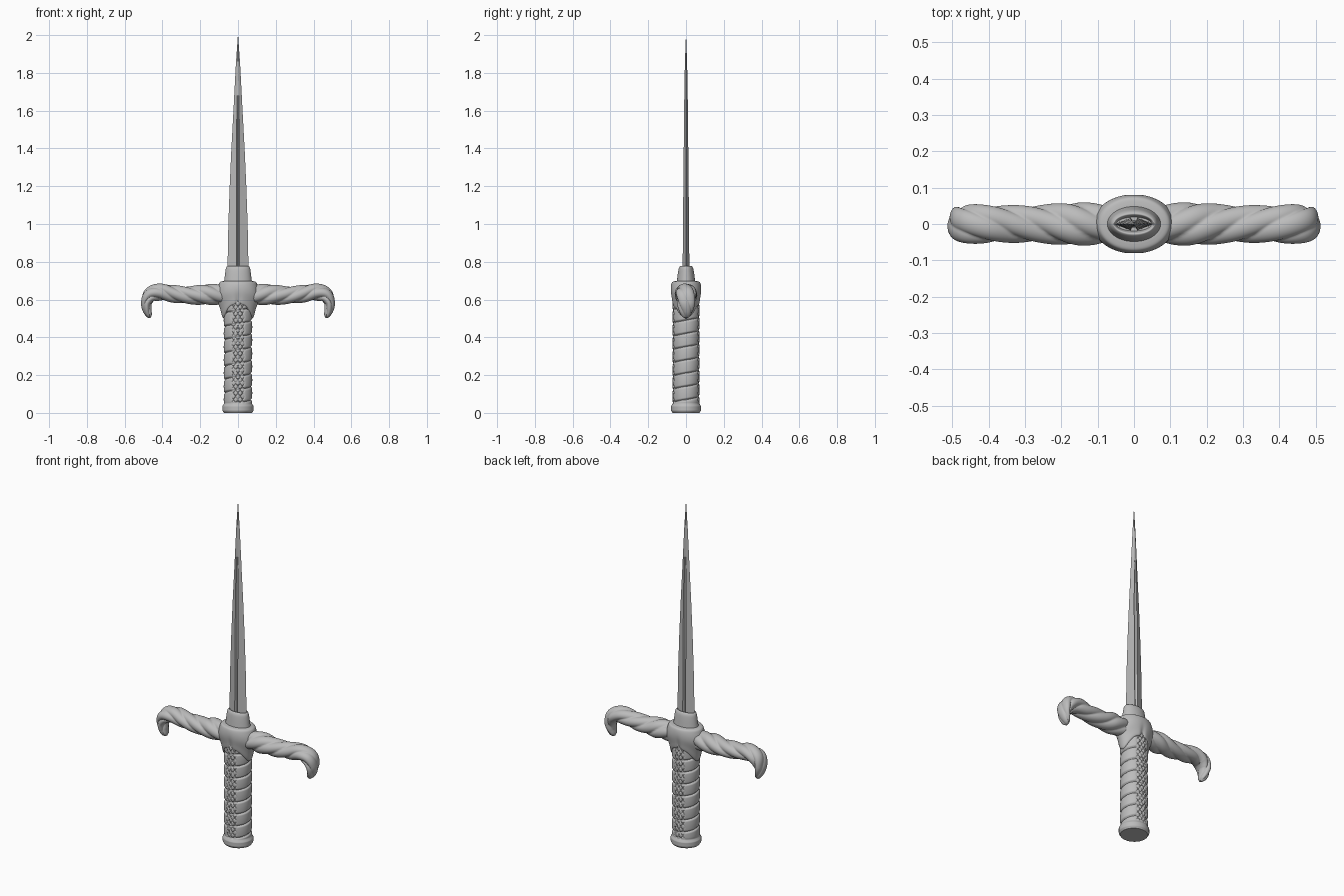
import bpy, bmesh, math
from math import sin, cos, pi, tau
from mathutils import Vector

cube = bpy.data.objects.get("Cube")
if cube:
    bpy.data.objects.remove(cube, do_unlink=True)

steel = bpy.data.materials.new("steel_grey")
steel.use_nodes = True
GREY = (0.5, 0.5, 0.5, 1)
steel.diffuse_color = GREY
steel.node_tree.nodes["Principled BSDF"].inputs["Base Color"].default_value = GREY
steel.node_tree.nodes["Principled BSDF"].inputs["Roughness"].default_value = 0.6


def loft(name, rings, angle=40):
    """Skin a list of equal-length point rings and cap both ends."""
    bm = bmesh.new()
    loops = [[bm.verts.new(p) for p in ring] for ring in rings]
    n = len(loops[0])
    for a, b in zip(loops, loops[1:]):
        for i in range(n):
            j = (i + 1) % n
            bm.faces.new((a[i], a[j], b[j], b[i]))
    bm.faces.new(loops[0][::-1])
    bm.faces.new(loops[-1])
    bmesh.ops.recalc_face_normals(bm, faces=bm.faces)
    mesh = bpy.data.meshes.new(name)
    bm.to_mesh(mesh)
    bm.free()
    mesh.materials.append(steel)
    obj = bpy.data.objects.new(name, mesh)
    bpy.context.collection.objects.link(obj)
    bpy.ops.object.select_all(action='DESELECT')
    obj.select_set(True)
    bpy.context.view_layer.objects.active = obj
    bpy.ops.object.shade_smooth_by_angle(angle=math.radians(angle))
    return obj


def spline(keys, steps):
    """Smooth curve through key tuples."""
    keys = [Vector(k) for k in keys]
    out = []
    for i in range(len(keys) - 1):
        p1, p2 = keys[i], keys[i + 1]
        p0 = keys[i - 1] if i else p1
        p3 = keys[min(i + 2, len(keys) - 1)]
        for s in range(steps):
            t = s / steps
            out.append(p1 + (p2 - p0) * (t / 2)
                       + (2 * p0 - 5 * p1 + 4 * p2 - p3) * (t * t / 2)
                       + (3 * p1 - p0 - 3 * p2 + p3) * (t ** 3 / 2))
    out.append(keys[-1])
    return out


def angles(n):
    return [tau * i / n for i in range(n)]


def lerp(a, b, t):
    return a + (b - a) * max(0, min(1, t))


# Blade: flat bevels with a central groove that fades towards the point
blade = []
for z, w, t in [(0.74, .056, .018), (1.0, .051, .016), (1.2, .044, .014), (1.4, .035, .012),
                (1.6, .024, .010), (1.68, .020, .009), (1.85, .011, .006), (2.0, .0006, .0005)]:
    groove = 0.35 if z < 1.65 else 1.0
    k = min(0.009, w * 0.25)
    half = [(w, 0), (k, t), (k * 0.4, t * groove), (-k * 0.4, t * groove), (-k, t)]
    blade.append([(x, y, z) for x, y in half] + [(-x, -y, z) for x, y in half])
loft("blade", blade, 12)

# Collar holding the blade, with a sunken oval mouth
collar_keys = [(.67, .078, .052), (.70, .073, .048), (.74, .068, .043), (.765, .064, .038),
               (.777, .057, .030), (.774, .052, .024), (.755, .048, .019)]
loft("blade_collar", [[(a * cos(t), b * sin(t), z) for t in angles(64)]
                      for z, a, b in spline(collar_keys, 4)])

# Oval guard block, its lower lip dropping at both sides
block_keys = [(0, .074, .066), (.04, .083, .073), (.25, .094, .077), (.5, .111, .081),
              (.7, .112, .081), (.88, .104, .077), (.97, .096, .070), (1, .078, .054)]
block = []
for v, a, b in spline(block_keys, 5):
    ring = []
    for t in angles(80):
        side = cos(t) ** 2
        z = lerp(0.575 - 0.075 * side ** 1.5, 0.698, v)
        # shallow crease and notch in the middle of front and back
        crease = math.exp(-(cos(t) / 0.14) ** 2) * (1 - v) ** 2
        ring.append((a * cos(t), b * sin(t) * (1 - 0.10 * crease), z + 0.015 * crease))
    block.append(ring)
loft("guard_block", block, 50)


# Grip: spiral cord wrap with a laced seam at front and back
def grip_radius(z, t):
    turn = ((z / 0.07) - t / tau) % 1.0
    groove = min(turn, 1 - turn)
    depth = 0.007 * math.exp(-(groove / 0.07) ** 2) - 0.002 * sin(pi * turn)
    off = abs(abs((t % tau) - pi) - pi / 2)
    seam = lerp(1, 0, (off - 0.42) / 0.12)
    lace = abs(sin(z * pi / 0.035 + off * 9) * sin(z * pi / 0.035 - off * 9))
    depth = lerp(depth, 0.007 * (1 - lace) ** 5 + depth * 0.5, seam)
    fade = min(1, max(0, (z - 0.045) / 0.015))
    flange = lerp(0.009, 0, (z - 0.035) / 0.015) - lerp(0.008, 0, z / 0.012)
    return 0.0735 + flange - depth * fade


grip = []
for i in range(261):
    z = 0.60 * i / 260
    grip.append([(grip_radius(z, t) * cos(t), grip_radius(z, t) * 0.96 * sin(t), z)
                 for t in angles(128)])
loft("grip", grip, 50)

# Twisted guard arm: x, z, radius in the curl plane, radius across it
arm_keys = [(.07, .625, .050, .052), (.16, .627, .056, .060), (.25, .623, .048, .053),
            (.34, .630, .046, .051), (.41, .640, .045, .053), (.462, .625, .042, .053),
            (.484, .585, .030, .048), (.481, .545, .024, .038), (.470, .515, .016, .024),
            (.464, .503, .004, .006)]
path = spline(arm_keys, 12)
arm, travelled = [], 0.0
for i, p in enumerate(path):
    ahead, behind = path[min(i + 1, len(path) - 1)], path[max(i - 1, 0)]
    tangent = Vector((ahead[0] - behind[0], 0, ahead[1] - behind[1])).normalized()
    up = Vector((-tangent.z, 0, tangent.x))
    if i:
        travelled += math.hypot(p[0] - path[i - 1][0], p[1] - path[i - 1][1])
    twist = tau * travelled / 0.42
    ring = []
    for t in angles(72):
        # four rounded strands with sharp valleys between them
        r = 0.82 + 0.20 * abs(sin(2 * (t - twist))) ** 0.7
        ring.append(Vector((p[0], 0, p[1])) + up * (p[2] * r * cos(t))
                    + Vector((0, p[3] * r * sin(t), 0)))
    arm.append(ring)
arms = loft("guard_arms", arm, 45)
mirror = arms.modifiers.new("mirror", 'MIRROR')
mirror.use_axis = (True, False, False)
mirror.use_clip = False
